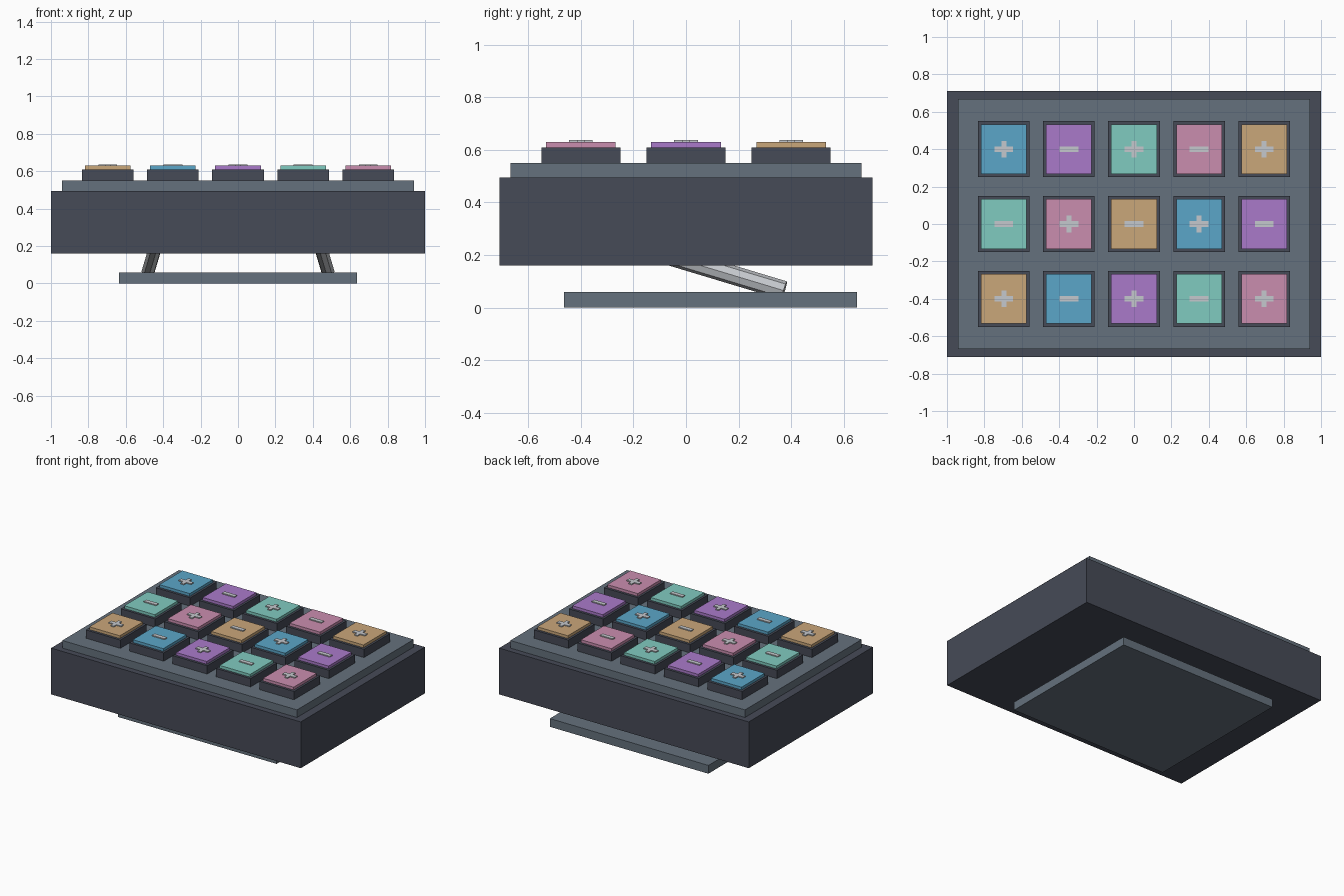
import bpy
from mathutils import Vector

cube = bpy.data.objects.get("Cube")
if cube:
    bpy.data.objects.remove(cube, do_unlink=True)


def material(name, rgb):
    mat = bpy.data.materials.new(name)
    mat.use_nodes = True
    mat.diffuse_color = (*rgb, 1)
    mat.node_tree.nodes["Principled BSDF"].inputs["Base Color"].default_value = (*rgb, 1)
    return mat


charcoal = material("charcoal", (0.061, 0.069, 0.095))
slate = material("slate", (0.13, 0.165, 0.205))
silver = material("silver", (0.56, 0.58, 0.61))
cap_colours = [
    material("sky blue", (0.105, 0.38, 0.58)),
    material("purple", (0.40, 0.195, 0.59)),
    material("mint", (0.216, 0.597, 0.527)),
    material("pink", (0.59, 0.27, 0.43)),
    material("tan", (0.59, 0.385, 0.195)),
]


def box(name, x, y, width, depth, bottom, top, mat):
    bpy.ops.mesh.primitive_cube_add(size=1, location=(x, y, (bottom + top) / 2))
    obj = bpy.context.object
    obj.name = name
    obj.scale = (width, depth, top - bottom)
    bpy.ops.object.transform_apply(location=False, rotation=False, scale=True)
    obj.data.materials.append(mat)
    return obj


def rod(name, start, end, radius, mat):
    start, end = Vector(start), Vector(end)
    axis = end - start
    bpy.ops.mesh.primitive_cylinder_add(
        vertices=8, radius=radius, depth=axis.length, location=(start + end) / 2,
        rotation=axis.to_track_quat("Z", "Y").to_euler())
    obj = bpy.context.object
    obj.name = name
    obj.data.materials.append(mat)


# Case, top plate and foot
box("case", 0, 0, 2, 1.42, 0.16, 0.495, charcoal)
box("top_plate", 0, 0, 1.88, 1.335, 0.495, 0.55, slate)
box("foot", 0, 0.093, 1.27, 1.116, 0, 0.06, slate)

# Slanted struts between foot and case
for side, sign in (("left", 1), ("right", -1)):
    rod(side + "_strut", (sign * 0.48, 0.374, 0.065), (sign * 0.425, -0.24, 0.25), 0.036, silver)

# Keys: dark base, coloured cap, raised plus or minus mark
for row in range(3):
    for col in range(5):
        x, y = (col - 2) * 0.348, (1 - row) * 0.4
        tag = f"_{row + 1}_{col + 1}"
        box("key_base" + tag, x, y, 0.276, 0.3, 0.55, 0.61, charcoal)
        box("key_cap" + tag, x, y, 0.244, 0.265, 0.61, 0.63, cap_colours[(col + 2 * row) % 5])
        box("mark_bar" + tag, x, y, 0.1, 0.03, 0.63, 0.637, silver)
        if (row + col) % 2 == 0:
            for end in (1, -1):
                box("mark_arm" + tag, x, y + end * 0.03, 0.026, 0.03, 0.63, 0.637, silver)
